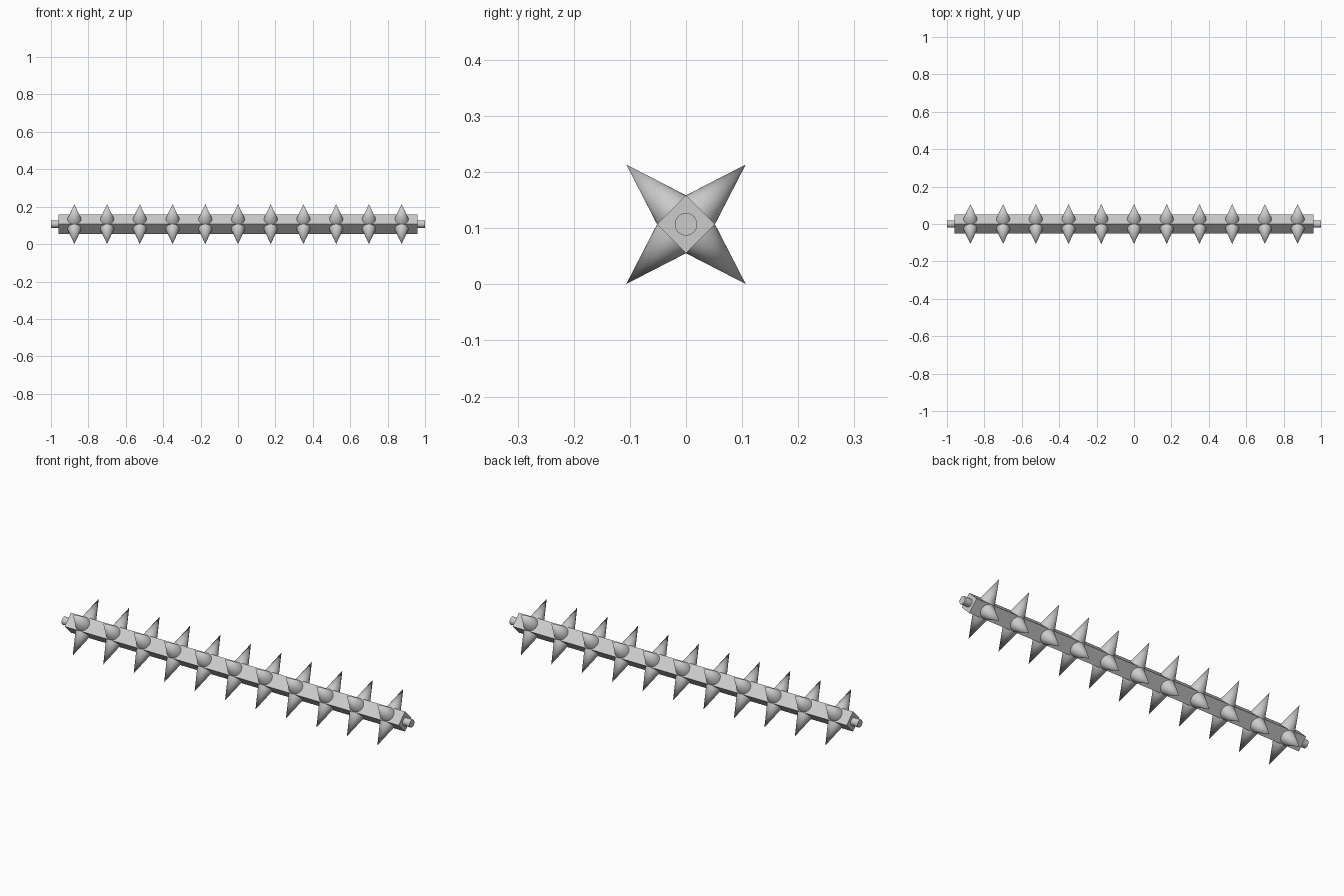
import bpy
import math
from mathutils import Matrix, Vector

if "Cube" in bpy.data.objects:
    bpy.data.objects.remove(bpy.data.objects["Cube"])

CENTRE = Vector((0, 0, 0.107))
HALF_DIAG = 0.052
FACE_DIST = HALF_DIAG / math.sqrt(2)   # axis to flat face
TIP_DIST = 0.1505                      # axis to spike tip

steel = bpy.data.materials.new("grey_steel")
steel.diffuse_color = (0.6, 0.6, 0.6, 1)
steel.use_nodes = True
steel.node_tree.nodes["Principled BSDF"].inputs["Base Color"].default_value = steel.diffuse_color


def finish(obj, name):
    obj.name = name
    obj.data.materials.append(steel)
    return obj


# Square bar turned on its corner
bpy.ops.mesh.primitive_cylinder_add(vertices=4, radius=HALF_DIAG, depth=1.92,
                                    location=CENTRE, rotation=(0, math.pi / 2, 0))
finish(bpy.context.object, "square_bar")

# Short round pins at both ends
for side, label in ((-1, "left"), (1, "right")):
    bpy.ops.mesh.primitive_cylinder_add(vertices=32, radius=0.02, depth=0.05,
                                        location=CENTRE + Vector((side * 0.975, 0, 0)),
                                        rotation=(0, math.pi / 2, 0))
    finish(bpy.context.object, label + "_end_pin")
    bpy.ops.object.shade_smooth_by_angle(angle=math.radians(40))

# One smooth cone, shared by every spike
bpy.ops.mesh.primitive_cone_add(vertices=32, radius1=FACE_DIST * 0.99, radius2=0,
                                depth=TIP_DIST - FACE_DIST)
first = finish(bpy.context.object, "spike")
bpy.ops.object.shade_smooth_by_angle(angle=math.radians(40))
cone = first.data
bpy.data.objects.remove(first)

# Eleven rings of four spikes, one per bar face
for ring in range(11):
    x = (ring - 5) * 0.175
    for k in range(4):
        turn = Matrix.Rotation(math.radians(45 + 90 * k), 4, 'X')
        spike = bpy.data.objects.new(f"spike_{ring + 1}_{k + 1}", cone)
        spike.matrix_world = (Matrix.Translation(CENTRE + Vector((x, 0, 0))) @ turn
                              @ Matrix.Translation((0, 0, (TIP_DIST + FACE_DIST) / 2)))
        bpy.context.collection.objects.link(spike)
